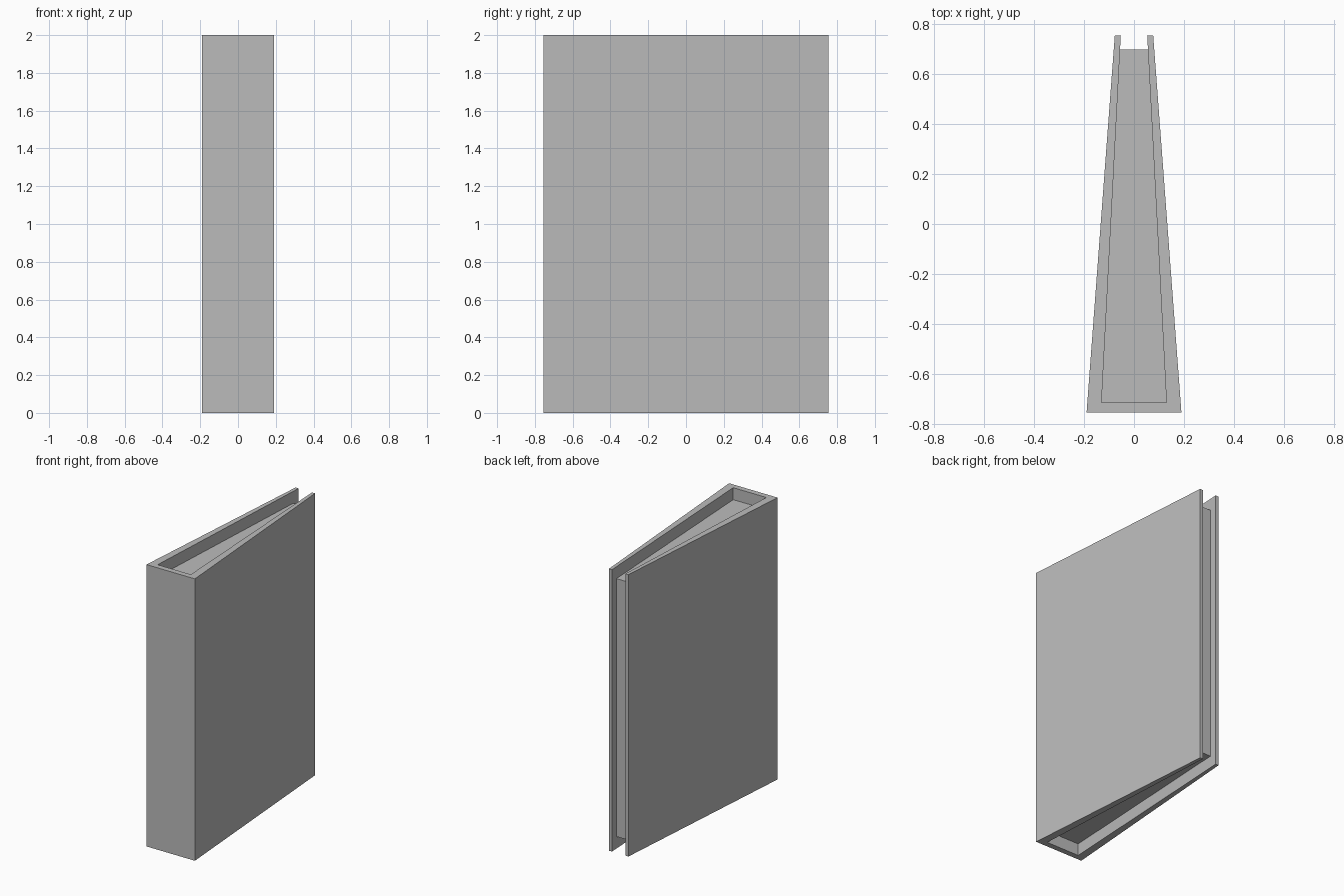
import bpy
import bmesh

if "Cube" in bpy.data.objects:
    bpy.data.objects.remove(bpy.data.objects["Cube"], do_unlink=True)

HEIGHT = 2.0
RECESS = 0.085

grey = bpy.data.materials.new("plain grey")
grey.use_nodes = True
colour = (0.5, 0.5, 0.5, 1)
grey.diffuse_color = colour
grey.node_tree.nodes["Principled BSDF"].inputs["Base Color"].default_value = colour


def extrude_outline(name, outline, bottom, top):
    """Raise a flat outline into an upright solid."""
    bm = bmesh.new()
    base = bm.faces.new([bm.verts.new((x, y, bottom)) for x, y in outline])
    raised = bmesh.ops.extrude_face_region(bm, geom=[base], use_keep_orig=True)
    verts = [v for v in raised["geom"] if isinstance(v, bmesh.types.BMVert)]
    bmesh.ops.translate(bm, verts=verts, vec=(0, 0, top - bottom))
    bmesh.ops.recalc_face_normals(bm, faces=bm.faces[:])
    mesh = bpy.data.meshes.new(name)
    bm.to_mesh(mesh)
    bm.free()
    mesh.materials.append(grey)
    obj = bpy.data.objects.new(name, mesh)
    bpy.context.collection.objects.link(obj)
    return obj


def mirrored(half):
    """Complete a symmetric outline from its +x half."""
    return half + [(-x, y) for x, y in reversed(half)]


# Cover: spine and two tapering boards in one U-shaped profile
extrude_outline("book_cover",
                mirrored([(0.19, -0.755), (0.077, 0.755), (0.053, 0.755), (0.13, -0.715)]),
                0, HEIGHT)

# Page block: fills the cover, set back from its top, bottom and fore edge
extrude_outline("page_block",
                mirrored([(0.13, -0.715), (0.056, 0.70)]),
                RECESS, HEIGHT - RECESS)
